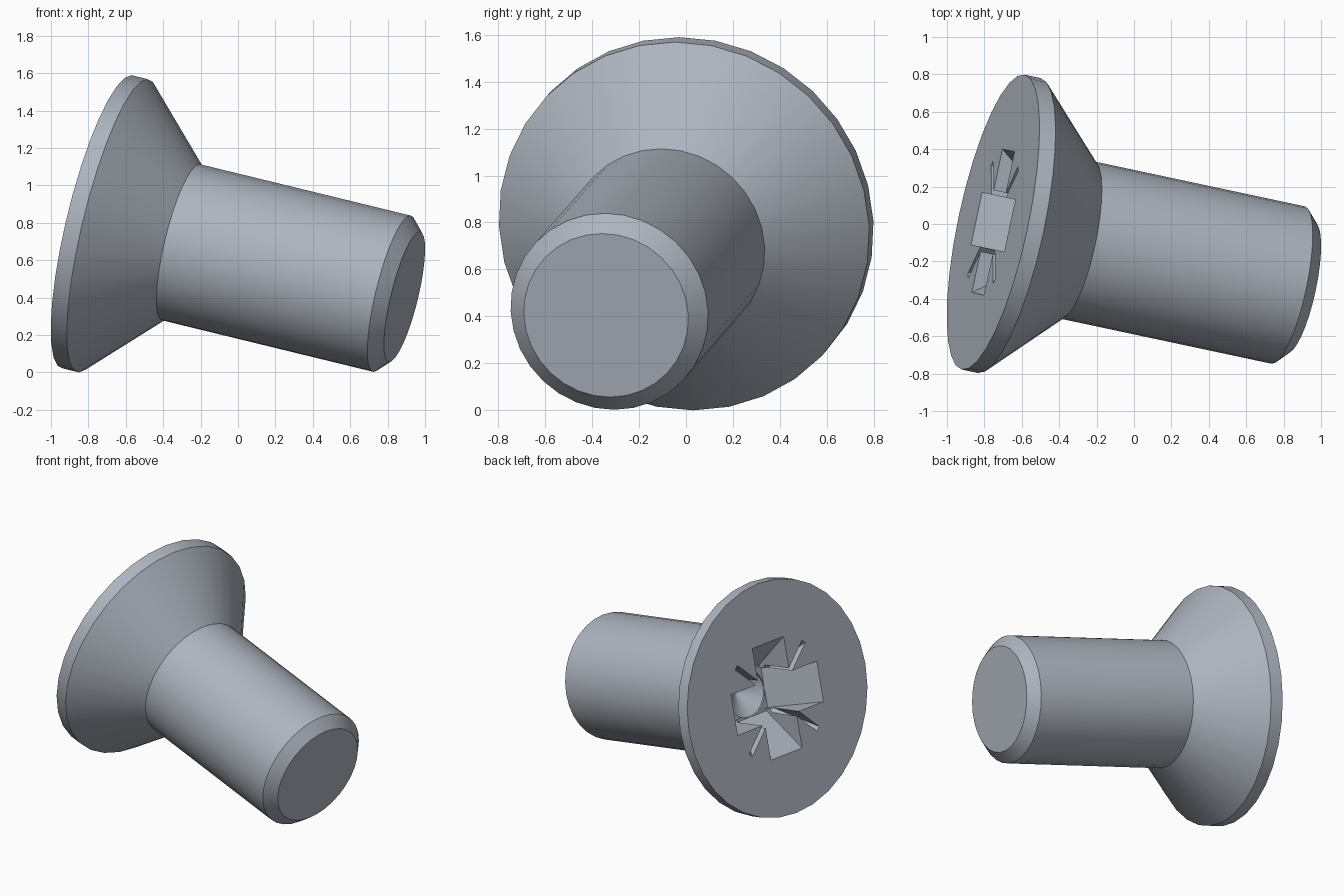
import bpy, bmesh, math
from mathutils import Vector, Matrix

if "Cube" in bpy.data.objects:
    bpy.data.objects.remove(bpy.data.objects["Cube"], do_unlink=True)

# Placement: local z runs from the head face to the tip, local x points upward
AXIS = Vector((0.952, -0.203, -0.232)).normalized()
UP = (Vector((0, 0, 1)) - AXIS * AXIS.z).normalized()
SIDE = AXIS.cross(UP)
PLACE = Matrix((UP, SIDE, AXIS)).transposed().to_4x4()
PLACE.translation = Vector((-0.753, 0.01, 0.805))
SIDES = 32

steel = bpy.data.materials.new("steel grey")
steel.use_nodes = True
colour = (0.42, 0.46, 0.52, 1)
steel.diffuse_color = colour
steel.node_tree.nodes["Principled BSDF"].inputs["Base Color"].default_value = colour


def finish(name, bm):
    bmesh.ops.recalc_face_normals(bm, faces=bm.faces)
    mesh = bpy.data.meshes.new(name)
    bm.to_mesh(mesh)
    bm.free()
    mesh.transform(PLACE)
    mesh.materials.append(steel)
    obj = bpy.data.objects.new(name, mesh)
    bpy.context.collection.objects.link(obj)
    return obj


def lathe(name, profile):
    """Closed round solid from (radius, depth) pairs."""
    bm = bmesh.new()
    rings = []
    for r, z in profile:
        rings.append([bm.verts.new((r * math.cos(t), r * math.sin(t), z))
                      for t in (math.tau * i / SIDES for i in range(SIDES))])
    for a, b in zip(rings, rings[1:]):
        for i in range(SIDES):
            j = (i + 1) % SIDES
            bm.faces.new((a[i], a[j], b[j], b[i]))
    bm.faces.new(rings[0])
    bm.faces.new(rings[-1])
    return finish(name, bm)


def slot(name, angle, width, top, bottom, depth):
    """Bar through the axis whose ends taper inward with depth."""
    bm = bmesh.new()
    above = 0.03
    over = top + (top - bottom) * above / depth
    outline = ((-over, -above), (over, -above), (bottom, depth), (-bottom, depth))
    face = bm.faces.new([bm.verts.new((x, -width / 2, z)) for x, z in outline])
    side = bmesh.ops.extrude_face_region(bm, geom=[face])["geom"]
    verts = [v for v in side if isinstance(v, bmesh.types.BMVert)]
    bmesh.ops.translate(bm, verts=verts, vec=(0, width, 0))
    bmesh.ops.rotate(bm, verts=bm.verts, matrix=Matrix.Rotation(angle, 3, 'Z'))
    return finish(name, bm)


# Screw body: flat head, rim, countersunk cone, shaft and chamfered tip
screw = lathe("countersunk_screw", [(0.806, 0), (0.806, 0.09), (0.43, 0.472),
                                    (0.43, 1.657), (0.358, 1.727)])

# Drive recess: wide cross, thin diagonal ribs and a conical pit
cutters = [lathe("recess_pit", [(0.17, 0.1), (0.16, 0.32), (0.01, 0.42)])]
for k in range(2):
    turn = k * math.pi / 2
    cutters.append(slot("cross_slot", turn, 0.285, 0.392, 0.16, 0.305 + 0.003 * k))
    cutters.append(slot("rib_slot", turn + math.pi / 4, 0.035, 0.435, 0.18, 0.29 + 0.003 * k))

bpy.ops.object.select_all(action='DESELECT')
bpy.context.view_layer.objects.active = screw
screw.select_set(True)
for cutter in cutters:
    cutter.hide_render = True
    cut = screw.modifiers.new("recess", 'BOOLEAN')
    cut.operation = 'DIFFERENCE'
    cut.solver = 'EXACT'
    cut.object = cutter
    bpy.ops.object.modifier_apply(modifier=cut.name)
    bpy.data.objects.remove(cutter, do_unlink=True)

bpy.ops.object.shade_smooth_by_angle(angle=math.radians(30))
